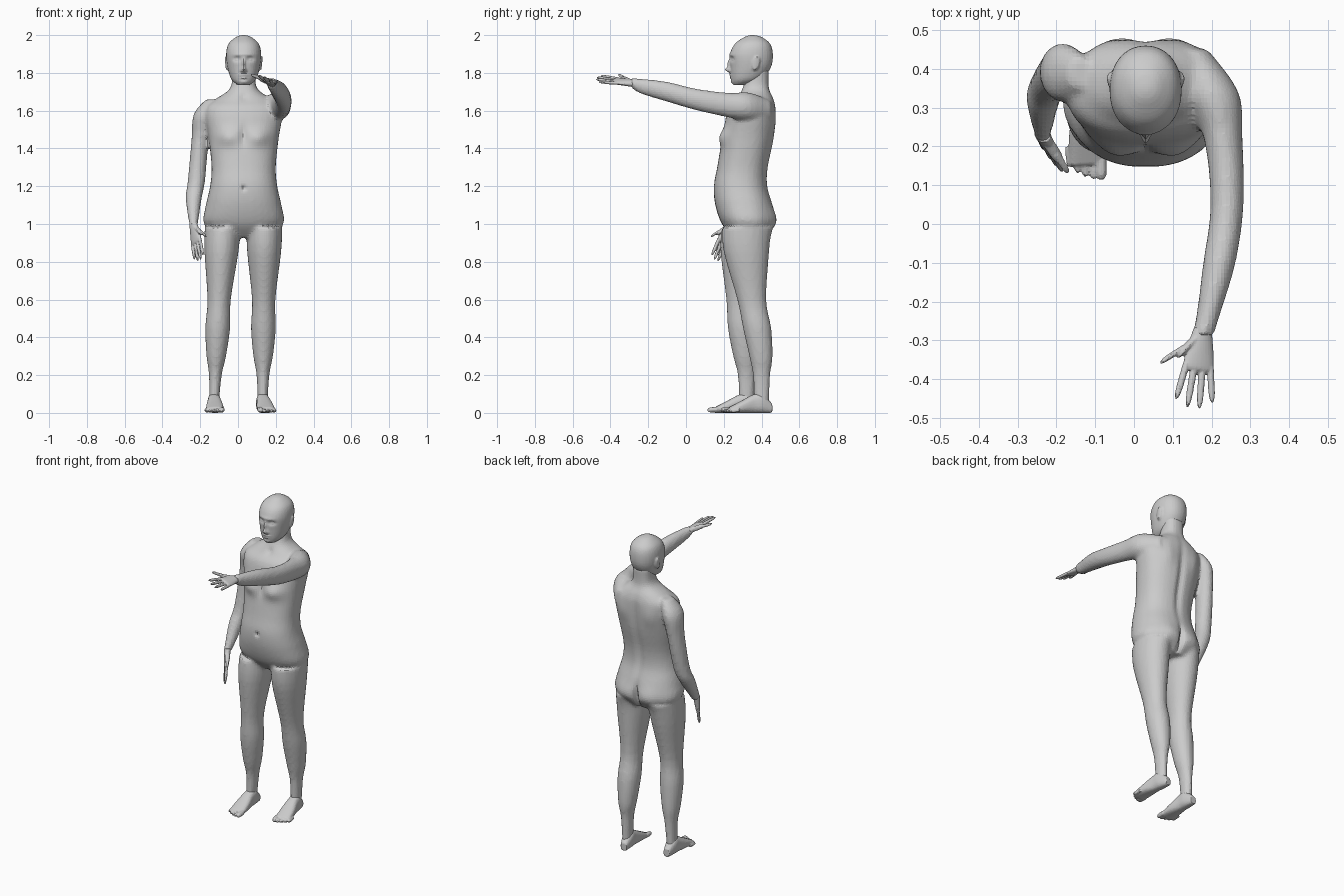
import bpy
import bmesh
import math
from mathutils import Matrix, Vector

default_cube = bpy.data.objects.get("Cube")
if default_cube:
    bpy.data.objects.remove(default_cube, do_unlink=True)

X, Y, Z = Matrix.Identity(3)
MIDDLE = .03  # the body's own centre line
SIDES = {"right": -1, "left": 1}

skin = bpy.data.materials.new("plain_grey")
skin.use_nodes = True
grey = (.6, .6, .6, 1)
skin.diffuse_color = grey
skin.node_tree.nodes["Principled BSDF"].inputs["Base Color"].default_value = grey


def resample(stations, steps=4):
    """Pass a smooth spline through stations of (x, y, z, half width, half depth)."""
    padded = [stations[0], *stations, stations[-1]]
    result = []
    for before, start, end, after in zip(padded, padded[1:], padded[2:], padded[3:]):
        for step in range(steps):
            t = step / steps
            blend = []
            for p, q, r, s in zip(before, start, end, after):
                slope_in, slope_out = (r - p) / 2, (s - q) / 2
                ease = t * t * (3 - 2 * t)
                curl = t * (1 - t) * (slope_in * (1 - t) - slope_out * t)
                blend.append(q + (r - q) * ease + curl)
            result.append(blend)
    result.append(stations[-1])
    return result


def loft(bm, stations, across, deep, power=2, sides=24):
    """Skin a closed tube over rounded sections."""
    def rounded(value):
        return math.copysign(abs(value) ** (2 / power), value)

    angles = [math.tau * i / sides for i in range(sides)]
    rings = []
    for x, y, z, width, depth in resample(stations):
        centre = Vector((x, y, z))
        rings.append([bm.verts.new(centre + across * width * rounded(math.cos(angle))
                                   + deep * depth * rounded(math.sin(angle)))
                      for angle in angles])
    for low, high in zip(rings, rings[1:]):
        for i in range(sides):
            bm.faces.new((low[i - 1], low[i], high[i], high[i - 1]))
    bm.faces.new(rings[0])
    bm.faces.new(rings[-1])


def column(bm, profile, power):
    """An upright loft from rows of height, half width, front and back."""
    stations = [(MIDDLE, (front + back) / 2, height, width, (back - front) / 2)
                for height, width, front, back in profile]
    loft(bm, stations, X, Y, power, sides=32)


def digit(bm, base, tip, radius, across, deep):
    """A finger or toe with a rounded tip."""
    stations = []
    for t in (0, .5, .8, .95, 1):
        size = radius * math.sqrt(1.03 - t ** 6)
        stations.append((*base.lerp(tip, t), size, size))
    loft(bm, stations, across, deep, sides=12)


def fuse(name, bm, voxel, relax, front=(), back=()):
    """Merge the shells into one skin, relax it, then sculpt it with soft pushes."""
    bmesh.ops.recalc_face_normals(bm, faces=bm.faces)
    mesh = bpy.data.meshes.new(name)
    bm.to_mesh(mesh)
    bm.free()
    obj = bpy.data.objects.new(name, mesh)
    bpy.context.collection.objects.link(obj)
    remesh = obj.modifiers.new("merge", 'REMESH')
    remesh.mode = 'VOXEL'
    remesh.voxel_size = voxel
    smooth = obj.modifiers.new("relax", 'SMOOTH')
    smooth.iterations = relax
    graph = bpy.context.evaluated_depsgraph_get()
    merged = bpy.data.meshes.new_from_object(obj.evaluated_get(graph))
    obj.modifiers.clear()
    obj.data = merged
    shifts = []
    for vert in merged.vertices:
        shift = 0
        for facing, brushes in ((-1, front), (1, back)):
            weight = max(0, vert.normal.y * facing) * facing
            for offset, height, wide, tall, push in brushes:
                # A brush off the centre line works on both halves
                u = (abs(vert.co.x - MIDDLE) - offset) / wide
                v = (vert.co.z - height) / tall
                shift += weight * push * math.exp(-u * u - v * v)
        shifts.append(shift)
    for vert, shift in zip(merged.vertices, shifts):
        vert.co.y += shift
        vert.co.z = max(vert.co.z, 0)
    merged.materials.clear()
    merged.materials.append(skin)


def leg(bm, side):
    """Thigh, knee, calf and ankle; the right knee leads and the left foot trails."""
    stations = []
    for z, width, depth in ((.98, .095, .13), (.85, .09, .12), (.6, .062, .077),
                            (.45, .066, .075), (.3, .052, .062), (.2, .034, .046),
                            (.04, .026, .04)):
        drop = 1 - z
        if side == "right":
            x = -.08 - drop * .05
            y = .32 - .03 * math.sin(math.pi * min(1, drop * 1.3))
        else:
            x = .14 - drop * .01
            ease = min(1, max(0, drop * 1.6 - .24))
            y = .32 + .08 * ease * ease * (3 - 2 * ease)
        stations.append((x, y, z, width, depth))
    loft(bm, stations, X, Y)


def hand(name, wrist, forward, thumbward, spread):
    """Palm, four fingers and a thumb."""
    wrist, f = Vector(wrist), Vector(forward).normalized()
    a = Vector(thumbward)
    a = (a - f * a.dot(f)).normalized()
    n = f.cross(a)

    def place(ahead, aside):
        return wrist + f * ahead + a * aside

    bm = bmesh.new()
    palm = ((-.02, .024, .02), (.04, .037, .016), (.08, .042, .013), (.09, .036, .009))
    loft(bm, [(*place(ahead, 0), w, d) for ahead, w, d in palm], a, n)
    for i in range(4):
        aside = .033 - .022 * i
        reach = .19 - .009 * (i - 1.4) ** 2
        digit(bm, place(.075, aside), place(reach, aside * (1 + spread / 2)), .009, a, n)
    digit(bm, place(.01, .02), place(.06, .06), .015, n, f)
    digit(bm, place(.04, .05), place(.085, .08 + spread * .025), .0095, n, f)
    fuse(name, bm, .004, 1)


def foot(name, heel, forward, side):
    """Sole and instep with five toes, the big toe on the inner side."""
    heel, f, length = Vector(heel), Vector(forward).normalized(), .27
    a = Z.cross(f) * side * -1
    a = a if a.x * side < 0 else -a
    bm = bmesh.new()
    arch = ((0, .02, .05), (.2, .034, .1), (.36, .036, .098), (.6, .045, .065),
            (.85, .047, .03))
    loft(bm, [(*(heel + f * t * length + Z * tall / 2), w, tall / 2) for t, w, tall in arch],
         a, Z, power=2.5)
    for i in range(5):
        radius = .0105 if i else .0145
        tip = heel + f * length * (1 - .008 * i * i) + a * (.036 - .02 * i) + Z * radius
        digit(bm, tip - f * length / 5 + Z * .004, tip, radius, a, Z)
    fuse(name, bm, .0055, 1)


# Torso and neck
body = bmesh.new()
column(body, [(.93, .12, .25, .42), (1, .21, .19, .465), (1.1, .2, .155, .457),
              (1.2, .178, .147, .432), (1.3, .17, .165, .435), (1.45, .185, .19, .465),
              (1.6, .205, .22, .475), (1.66, .15, .265, .465), (1.72, .07, .3, .44),
              (1.82, .062, .33, .44)], power=2.3)
for side in SIDES:
    leg(body, side)

# Lowered right arm, sections level
loft(body, [(-.14, .39, 1.66, .03, .04), (-.18, .39, 1.58, .055, .075),
            (-.2, .39, 1.45, .046, .06), (-.22, .36, 1.23, .046, .05),
            (-.235, .32, 1.13, .042, .05), (-.235, .23, .98, .02, .03)], X, Y)

# Raised left arm, sections facing forward
loft(body, [(.15, .45, 1.6, .04, .05), (.2, .34, 1.62, .07, .075),
            (.23, .22, 1.63, .05, .065), (.24, .05, 1.66, .043, .057),
            (.22, -.1, 1.7, .042, .053), (.19, -.24, 1.73, .03, .04),
            (.175, -.29, 1.747, .03, .025)], X, Z)

# Chest, cleavage, navel and collar hollow; seat, cleft, shoulder blades and spine
fuse("body", body, .011, 5,
     front=[(.085, 1.46, .06, .045, .024), (0, 1.47, .02, .05, -.01),
            (0, 1.19, .012, .014, -.012), (0, 1.67, .02, .02, -.01)],
     back=[(.085, 1.02, .07, .07, .018), (0, 1, .016, .07, -.03),
           (.1, 1.54, .05, .07, .01), (0, 1.38, .022, .22, -.014)])

# Head with ears
head = bmesh.new()
column(head, [(1.735, .03, .25, .32), (1.765, .065, .24, .4), (1.83, .086, .235, .45),
              (1.9, .093, .233, .46), (1.955, .08, .26, .445), (1.99, .04, .31, .4),
              (2, .01, .34, .36)], power=2.15)
for sign in SIDES.values():
    ear = []
    for lean in (-1.3, -.7, 0, .7, 1.3):
        up = math.sin(lean)
        ear.append((MIDDLE + sign * (.09 + up * .004), .37 + up * .007, 1.85 + up * .037,
                    .008, .021 * math.cos(lean)))
    loft(head, ear, X, Y, sides=12)

# Eye sockets, eyeballs, nostrils, brow, nose tip, bridge, lips and chin
fuse("head", head, .0065, 2,
     front=[(.037, 1.873, .02, .013, -.014), (.037, 1.871, .011, .007, .006),
            (.012, 1.812, .009, .009, .006), (0, 1.898, .05, .011, .004),
            (0, 1.817, .011, .015, .026), (0, 1.848, .009, .022, .014),
            (0, 1.788, .022, .006, .008), (0, 1.774, .02, .006, .007),
            (0, 1.752, .022, .011, .006)])

hand("left_hand", (.175, -.29, 1.747), (-.12, -1, .13), (-.94, 0, .34), spread=1)
hand("right_hand", (-.233, .225, .98), (.15, -.35, -.92), (.6, -.75, .3), spread=.3)
foot("right_foot", (-.128, .382, 0), (.03, -1, 0), SIDES["right"])
foot("left_foot", (.122, .455, 0), (.13, -1, 0), SIDES["left"])
